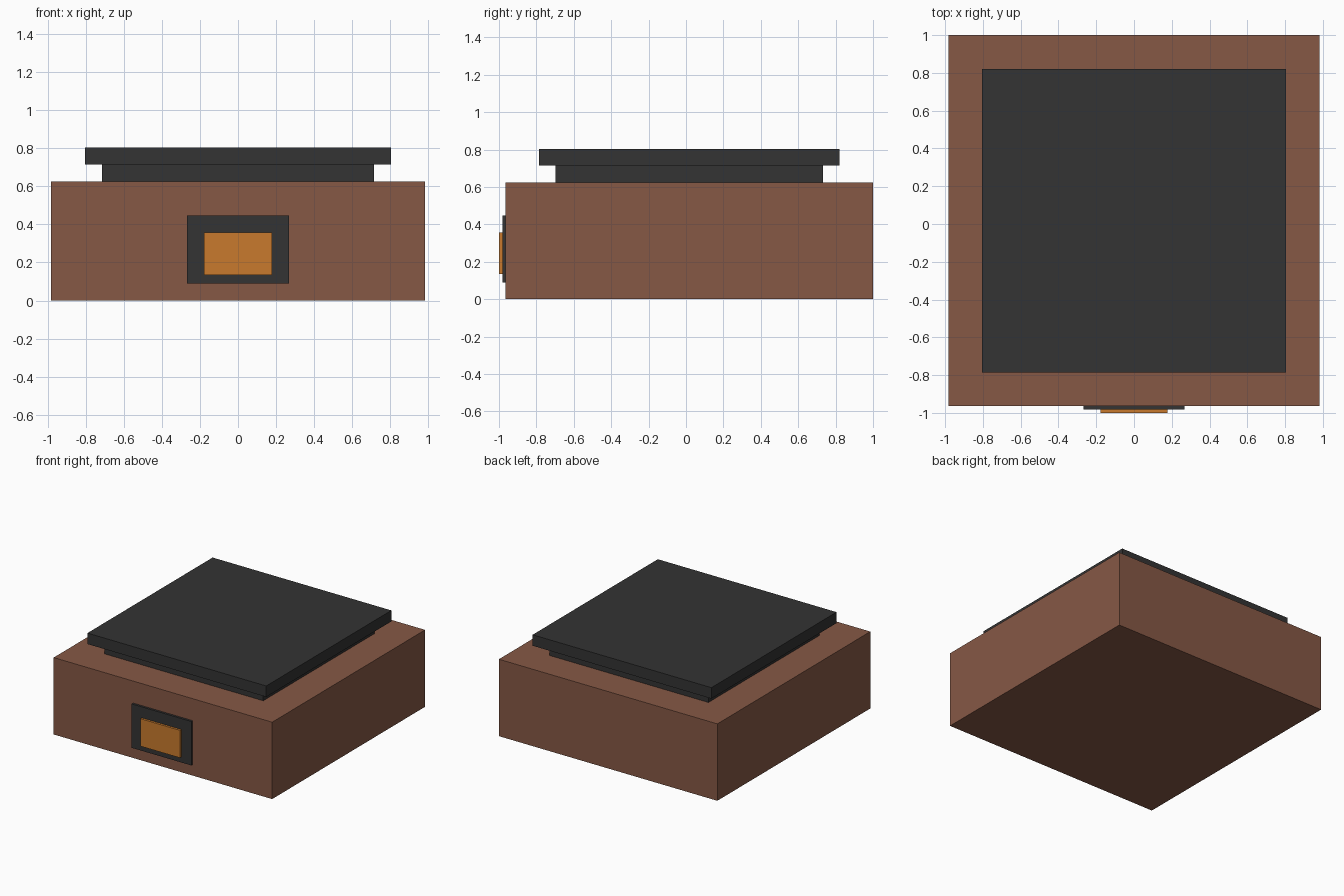
import bpy
import bmesh
from mathutils import Vector

default_cube = bpy.data.objects.get("Cube")
if default_cube:
    bpy.data.objects.remove(default_cube, do_unlink=True)


def make_material(name, rgb):
    mat = bpy.data.materials.new(name)
    mat.use_nodes = True
    color = (*rgb, 1.0)
    mat.diffuse_color = color
    mat.node_tree.nodes["Principled BSDF"].inputs["Base Color"].default_value = color
    return mat


def make_box(name, low, high, mat):
    """Flat-shaded box spanning two opposite corners."""
    low, high = Vector(low), Vector(high)
    bm = bmesh.new()
    bmesh.ops.create_cube(bm, size=1)
    bmesh.ops.scale(bm, vec=high - low, verts=bm.verts)
    mesh = bpy.data.meshes.new(name)
    bm.to_mesh(mesh)
    bm.free()
    mesh.materials.append(mat)
    obj = bpy.data.objects.new(name, mesh)
    obj.location = (low + high) / 2
    bpy.context.collection.objects.link(obj)
    return obj


brown = make_material("brown", (0.238, 0.098, 0.060))
charcoal = make_material("charcoal", (0.033, 0.033, 0.033))
orange = make_material("orange", (0.578, 0.195, 0.027))

U = 0.0893        # modular unit shared by all parts
MID_Y = 0.018     # body centre, offset by the front panel depth
PLATE = 0.018     # thickness of each front plate


def make_slab(name, half_units, bottom, top, mat):
    """Square slab centred on the body, measured in units."""
    h = half_units * U
    return make_box(name, (-h, MID_Y - h, bottom * U), (h, MID_Y + h, top * U), mat)


# Stacked body and stepped lid
make_slab("body", 11, 0, 7, brown)
make_slab("lid_neck", 8, 7, 8, charcoal)
make_slab("lid_top", 9, 8, 9, charcoal)

# Front panel: dark frame plate with a raised orange plate on it
front = MID_Y - 11 * U
make_box("panel_frame", (-3 * U, front - PLATE, U), (3 * U, front, 5 * U), charcoal)
make_box("panel_plate", (-2 * U, front - 2 * PLATE, 1.5 * U),
         (2 * U, front - PLATE, 4 * U), orange)
